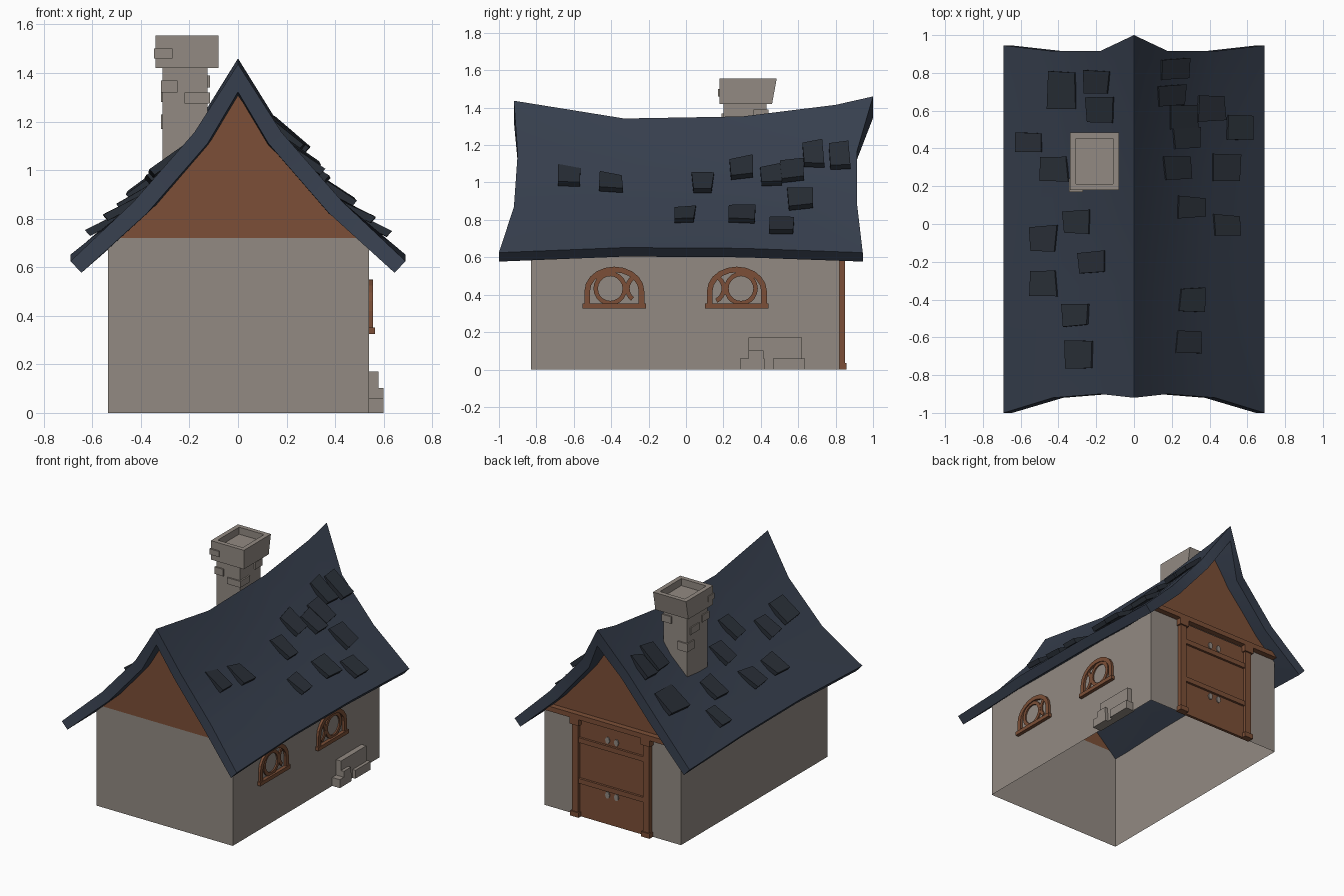
import bpy, bmesh, math, random
from mathutils import Vector

if "Cube" in bpy.data.objects:
    bpy.data.objects.remove(bpy.data.objects["Cube"])

random.seed(4)


def material(name, rgb):
    m = bpy.data.materials.new(name)
    m.diffuse_color = (*rgb, 1)
    m.use_nodes = True
    m.node_tree.nodes["Principled BSDF"].inputs["Base Color"].default_value = m.diffuse_color
    return m


STONE = material("warm grey stone", (0.29, 0.255, 0.225))
WOOD = material("brown wood", (0.20, 0.078, 0.038))
SLATE = material("blue slate", (0.038, 0.050, 0.076))
TILE = material("dark slate", (0.022, 0.028, 0.038))


def make(name, verts, faces, mat, recalc=True, smooth=None):
    me = bpy.data.meshes.new(name)
    me.from_pydata([tuple(v) for v in verts], [], faces)
    if recalc:
        bm = bmesh.new()
        bm.from_mesh(me)
        bmesh.ops.recalc_face_normals(bm, faces=bm.faces)
        bm.to_mesh(me)
        bm.free()
    me.materials.append(mat)
    ob = bpy.data.objects.new(name, me)
    bpy.context.collection.objects.link(ob)
    if smooth:
        bpy.ops.object.select_all(action='DESELECT')
        ob.select_set(True)
        bpy.context.view_layer.objects.active = ob
        bpy.ops.object.shade_smooth_by_angle(angle=math.radians(smooth))
    return ob


HEX = [(0, 1, 3, 2), (4, 6, 7, 5), (0, 4, 5, 1), (2, 3, 7, 6), (0, 2, 6, 4), (1, 5, 7, 3)]


def boxes(name, items, mat):
    """Several boxes (x0, x1, y0, y1, z0, z1) in one object."""
    verts, faces = [], []
    for b in items:
        n = len(verts)
        verts += [(x, y, z) for x in b[0:2] for y in b[2:4] for z in b[4:6]]
        faces += [tuple(n + i for i in f) for f in HEX]
    return make(name, verts, faces, mat)


def band(name, outer, inner, x0, x1, mat, closed):
    """Extruded strip between two (y, z) paths."""
    verts = [(x, *p) for o, i in zip(outer, inner) for p in (o, i) for x in (x0, x1)]
    n, faces = len(outer), []
    for k in range(n if closed else n - 1):
        a, b = 4 * k, 4 * ((k + 1) % n)
        faces += [(a + i, a + j, b + j, b + i) for i, j in ((0, 1), (1, 3), (3, 2), (2, 0))]
    if not closed:
        faces += [(0, 1, 3, 2), (4 * n - 4, 4 * n - 3, 4 * n - 1, 4 * n - 2)]
    return make(name, verts, faces, mat)


# Roof: sagging ridge, flared eaves; half sections given from ridge to eave
COLS = (0, 0.18, 0.43, 0.69)
DROP = ((0, -0.115), (-0.055, -0.045), (-0.055, -0.048), (-0.045, -0.048))
ROWS = [((-0.92, -0.90, -0.92, -1.0), (1.437, 1.155, 0.87, 0.625)),
        ((-0.33,) * 4, (1.342, 1.095, 0.86, 0.652)),
        ((0.3,) * 4, (1.353, 1.10, 0.86, 0.648)),
        ((0.8, 0.75, 0.75, 0.75), (1.415, 1.15, 0.873, 0.632)),
        ((1.0, 0.915, 0.915, 0.945), (1.46, 1.17, 0.88, 0.625))]


def lerp(xs, zs, x):
    for i in range(len(xs) - 1):
        if x <= xs[i + 1] or i == len(xs) - 2:
            t = (x - xs[i]) / (xs[i + 1] - xs[i])
            return zs[i] + t * (zs[i + 1] - zs[i])


def roof_z(x, y):
    x = abs(x)
    return lerp([lerp(COLS, r[0], x) for r in ROWS], [lerp(COLS, r[1], x) for r in ROWS], y)


verts, faces = [], []
for ys, zs in ROWS:
    for low in (0, 1):
        for c in range(-3, 4):
            k, s = abs(c), (c > 0) - (c < 0)
            verts.append((s * (COLS[k] + low * DROP[k][0]), ys[k], zs[k] + low * DROP[k][1]))
for r in range(4):
    a, b = 14 * r, 14 * r + 14
    for c in range(6):
        faces.append((a + c, a + c + 1, b + c + 1, b + c))
        faces.append((a + 7 + c, b + 7 + c, b + 8 + c, a + 8 + c))
    for e in (0, 6):
        faces.append((a + e, a + 7 + e, b + 7 + e, b + e))
for a in (0, 56):
    faces += [(a + c, a + c + 1, a + c + 8, a + c + 7) for c in range(6)]
make("roof", verts, faces, SLATE, smooth=40)

# Loose roof tiles: centre x, y
TILES = [(.21, .82), (.19, .68), (.40, .61), (.25, .57), (.55, .51), (.27, .46), (.48, .30),
         (.22, .30), (.29, .09), (.48, -.01), (.30, -.40), (.28, -.62), (-.37, .71),
         (-.19, .75), (-.17, .61), (-.54, .43), (-.41, .29), (-.29, .01), (-.47, -.08),
         (-.21, -.20), (-.47, -.32), (-.30, -.48), (-.28, -.69)]
verts, faces = [], []
for x, y in TILES:
    n, s = len(verts), math.copysign(1, x)
    w = random.uniform(0.05, 0.07)
    if x == -.37:
        w = 0.095
    for a, lifts in ((-0.06, (-0.02, 0.008)), (0.055, (0.012, 0.042))):
        for b in (-w, w):
            px, py = abs(x) + a + random.uniform(-.008, .008), y + b + random.uniform(-.008, .008)
            for h in lifts:
                verts.append((s * (px + h * 0.7), py, roof_z(px, py) + h * 0.8))
    faces += [tuple(n + i for i in f) for f in HEX]
make("roof_tiles", verts, faces, TILE)

# Walls: open shell without a floor
X0, X1, Y0, Y1, H = -0.535, 0.54, -0.83, 0.82, 0.72
ring = [(X0, Y0), (X1, Y0), (X1, Y1), (X0, Y1)]
make("walls", [(x, y, z) for z in (0, H) for x, y in ring],
     [(i, (i + 1) % 4, (i + 1) % 4 + 4, i + 4) for i in range(4)], STONE, False)

# Timber gables reaching into the roof
for name, y in (("front_gable", Y0), ("back_gable", Y1)):
    half = [(x, y, roof_z(x, y) - 0.06) for x in (0.16, 0.4)]
    pts = [(X0, y, H), (X1, y, H)] + half[::-1] + [(0, y, roof_z(0, y) - 0.07)]
    pts += [(-p[0], y, p[2]) for p in half]
    f = list(range(len(pts)))
    make(name, pts, [f if y < 0 else f[::-1]], WOOD, False)

# Arched windows with interlaced rings on the right wall
def circle(cy, cz, r, a0, a1, n):
    return [(cy + r * math.cos(a0 + (a1 - a0) * i / n), cz + r * math.sin(a0 + (a1 - a0) * i / n))
            for i in range(n)]


def arch(cy, hw, h):
    pts = [(cy + hw * math.cos(math.pi * i / 10), 0.42 + h * math.sin(math.pi * i / 10))
           for i in range(11)]
    return [(cy + hw, 0.34)] + pts + [(cy - hw, 0.34)]


for name, cy, s in (("front_window", -0.383, 1), ("back_window", 0.272, -1)):
    band(name + "_frame", arch(cy, 0.16, 0.13), arch(cy, 0.13, 0.10), X1 - 0.01, 0.557, WOOD, False)
    cr = cy - 0.022 * s
    band(name + "_ring", circle(cr, 0.433, 0.09, 0, math.tau, 20),
         circle(cr, 0.433, 0.066, 0, math.tau, 20), X1 - 0.01, 0.55, WOOD, True)
    a = math.pi / 2 - s * math.pi / 2
    ca, sp = cy + 0.143 * s, 1.1
    band(name + "_arc", circle(ca, 0.433, 0.085, math.pi - a - sp, math.pi - a + sp, 10),
         circle(ca, 0.433, 0.061, math.pi - a - sp, math.pi - a + sp, 10), X1 - 0.01, 0.549, WOOD, False)
    boxes(name + "_sill", [(X1 - 0.01, 0.565, cy - 0.17, cy + 0.17, 0.325, 0.352)], WOOD)

# Stone blocks at the foot of the right wall
boxes("foot_stones", [(0.53, 0.578, 0.335, 0.62, 0, 0.17), (0.53, 0.60, 0.29, 0.42, 0, 0.06),
                      (0.53, 0.60, 0.335, 0.415, 0.06, 0.102), (0.53, 0.60, 0.465, 0.635, 0, 0.06)], STONE)

# Back door with posts, rails and header beam
boxes("door", [(-0.29, 0.29, 0.81, 0.83, 0, 0.69)], WOOD)
boxes("door_rails", [(-0.28, 0.28, 0.81, 0.846, z, z + 0.035) for z in (0.24, 0.53)], WOOD)
parts = []
for x in (-0.28, 0.28):
    parts += [(x - 0.025, x + 0.025, 0.81, 0.85, 0, 0.70),
              (x - 0.033, x + 0.033, 0.81, 0.858, 0, 0.035),
              (x - 0.036, x + 0.036, 0.81, 0.86, 0.655, 0.70)]
boxes("door_posts", parts, WOOD)
boxes("header_beam", [(-0.55, 0.55, 0.81, 0.86, 0.70, 0.735)], WOOD)
verts, faces = [], []
for z in (0.21, 0.60):
    for x in (-0.035, 0.035):
        n = len(verts)
        for y in (0.828, 0.837):
            verts += [(x + 0.017 * math.cos(i * math.pi / 5), y, z + 0.024 * math.sin(i * math.pi / 5))
                      for i in range(10)]
        faces += [tuple(range(n, n + 10)), tuple(range(n + 10, n + 20))]
        faces += [(n + i, n + (i + 1) % 10, n + 10 + (i + 1) % 10, n + 10 + i) for i in range(10)]
make("door_studs", verts, faces, STONE)

# Chimney shaft with raised bricks and a hollow cap
boxes("chimney_shaft", [(-0.31, -0.125, 0.20, 0.43, 0.96, 1.43)], STONE)
boxes("chimney_bricks", [(-0.318, -0.25, 0.19, 0.27, 1.32, 1.37), (-0.22, -0.115, 0.19, 0.30, 1.275, 1.32),
                         (-0.318, -0.24, 0.36, 0.44, 1.17, 1.23), (-0.19, -0.115, 0.36, 0.44, 1.34, 1.39),
                         (-0.318, -0.28, 0.30, 0.40, 1.28, 1.33)], STONE)
verts = [(x, y, z) for x, y, z in [(-0.34, .18, 1.42), (-0.34, .18, 1.555), (-0.34, .46, 1.42), (-0.34, .485, 1.555),
                                   (-0.08, .18, 1.42), (-0.08, .18, 1.555), (-0.08, .46, 1.42), (-0.08, .485, 1.555)]]
cap = make("chimney_cap", verts, HEX, STONE)
bm = bmesh.new()
bm.from_mesh(cap.data)
top = max(bm.faces, key=lambda f: f.calc_center_median().z)
bmesh.ops.inset_region(bm, faces=[top], thickness=0.045)
hole = bmesh.ops.extrude_discrete_faces(bm, faces=[top])["faces"]
bmesh.ops.translate(bm, verts=hole[0].verts, vec=Vector((0, 0, -0.05)))
bm.to_mesh(cap.data)
bm.free()
boxes("cap_brick", [(-0.345, -0.27, 0.17, 0.24, 1.46, 1.50)], STONE)
